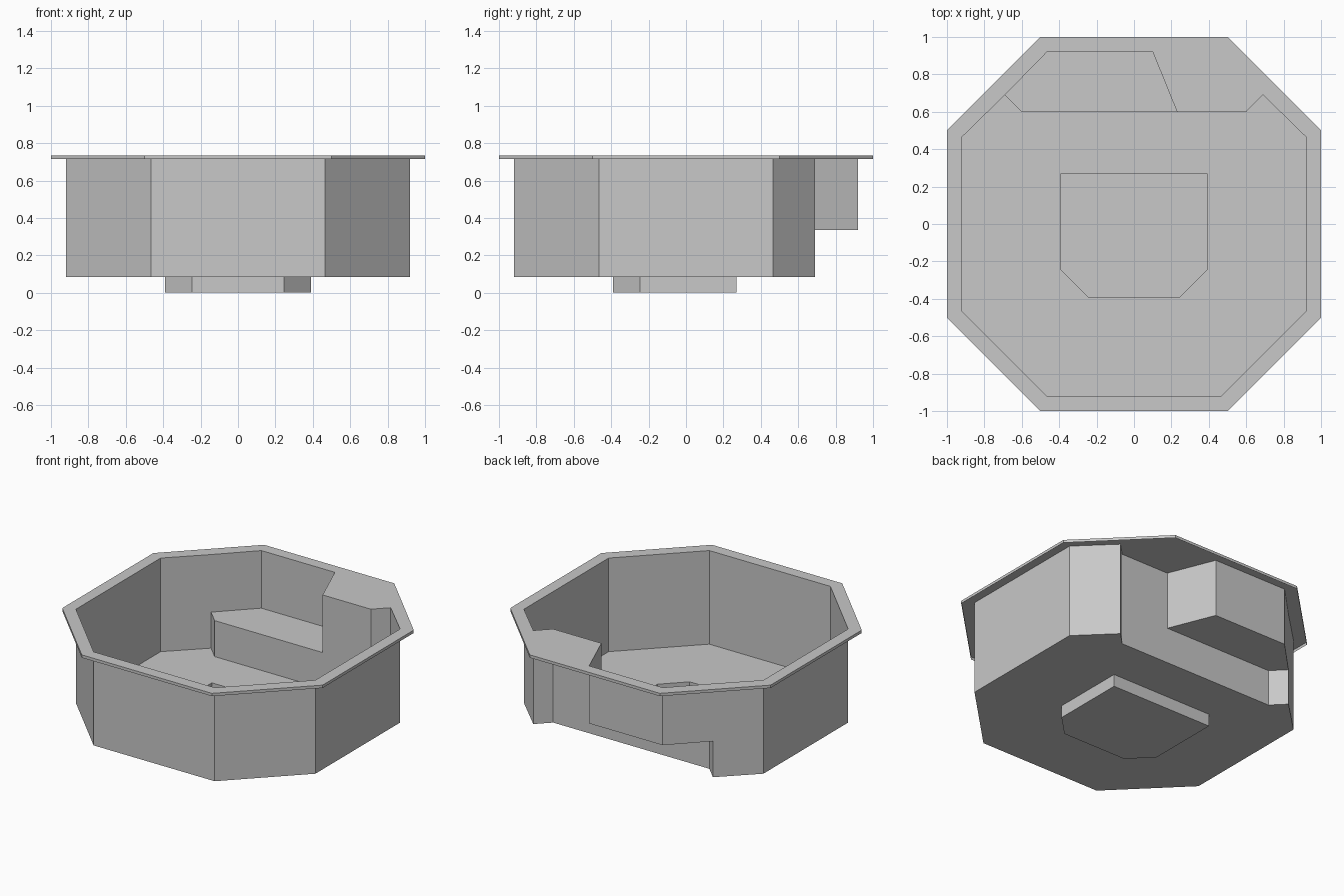
import bpy, bmesh
from mathutils import Vector

if "Cube" in bpy.data.objects:
    bpy.data.objects.remove(bpy.data.objects["Cube"], do_unlink=True)

grey = bpy.data.materials.new("plain grey")
grey.use_nodes = True
COLOUR = (0.58, 0.58, 0.58, 1)
grey.diffuse_color = COLOUR
grey.node_tree.nodes["Principled BSDF"].inputs["Base Color"].default_value = COLOUR

SUMP_Z, FLOOR_Z, SEAT_Z, LIP_Z, TOP = 0.0, 0.085, 0.335, 0.715, 0.735


def finish(name, bm):
    mesh = bpy.data.meshes.new(name)
    bm.to_mesh(mesh)
    bm.free()
    mesh.materials.append(grey)
    obj = bpy.data.objects.new(name, mesh)
    bpy.context.collection.objects.link(obj)


def wall(name, path, z0, z1, closed=False):
    """Upright sheet swept along a plan path."""
    bm = bmesh.new()
    low = [bm.verts.new((x, y, z0)) for x, y in path]
    high = [bm.verts.new((x, y, z1)) for x, y in path]
    count = len(path)
    for i in range(count if closed else count - 1):
        j = (i + 1) % count
        bm.faces.new((low[i], low[j], high[j], high[i]))
    finish(name, bm)


def plate(name, z, *loops):
    """Flat sheet; every loop after the first is an opening."""
    bm = bmesh.new()
    edges = []
    for loop in loops:
        vs = [bm.verts.new((x, y, z)) for x, y in loop]
        edges += [bm.edges.new((vs[i - 1], vs[i])) for i in range(len(vs))]
    bmesh.ops.triangle_fill(bm, edges=edges, use_beauty=True, normal=Vector((0, 0, 1)))
    bmesh.ops.dissolve_limit(bm, angle_limit=0.01, verts=bm.verts[:], edges=bm.edges[:])
    for f in bm.faces:
        f.normal_update()
        if f.normal.z < 0:
            f.normal_flip()
    finish(name, bm)


def octagon(r, c):
    return [(-r, c), (-r, -c), (-c, -r), (c, -r), (r, -c), (r, c), (c, r), (-c, r)]


# Plan outlines, anticlockwise from the back left of the plan
rim = octagon(1.0, 0.5)
basin = octagon(0.92, 0.465)[:6]
deck_notch = [(0.69, 0.69), (0.6, 0.6), (0.23, 0.6)]
seat_front = [(0.23, 0.6), (-0.6, 0.6), (-0.69, 0.69)]
seat_back = [(0.23, 0.6), (0.1, 0.92), (-0.465, 0.92), (-0.69, 0.69)]
sump = [(0.39, 0.27), (-0.39, 0.27)] + octagon(0.39, 0.245)[1:5]

# Rim with its narrow hanging lip and the corner deck
plate("rim_and_deck", TOP, rim, basin + deck_notch + seat_back[1:])
wall("rim_lip", rim, LIP_Z, TOP, closed=True)

# Basin shell
wall("basin_wall", [(-0.69, 0.69)] + basin + deck_notch, FLOOR_Z, TOP)
plate("basin_floor", FLOOR_Z, basin + deck_notch + seat_front[1:], sump)

# Raised seat along the back
wall("seat_front", seat_front, FLOOR_Z, SEAT_Z)
wall("seat_back", seat_back, SEAT_Z, TOP)
plate("seat", SEAT_Z, seat_back + [(-0.6, 0.6)])

# Recessed sump in the floor
wall("sump_wall", sump, SUMP_Z, FLOOR_Z, closed=True)
plate("sump_floor", SUMP_Z, sump)
